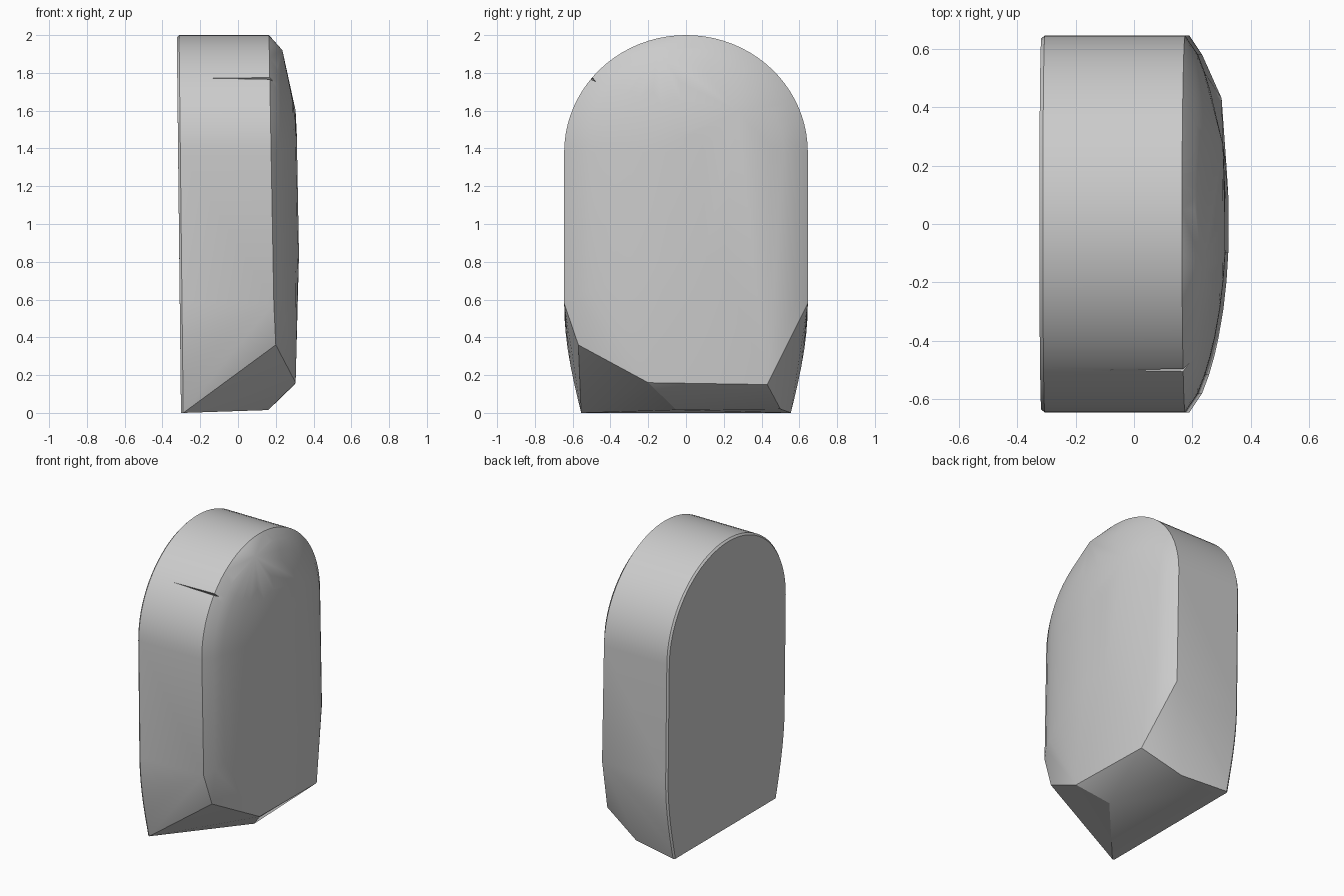
import bpy
import bmesh
from math import sin, cos, pi

cube = bpy.data.objects.get("Cube")
if cube:
    bpy.data.objects.remove(cube, do_unlink=True)

HALF, ARCH_Z, ARCH_H, SIDE_Z = 0.645, 1.38, 0.62, 0.58
SEGMENTS = 40


def arch(scale, low):
    """Arched outline as (y, z) pairs, with straight sides down to low."""
    pts = [(HALF * scale * cos(pi * i / SEGMENTS),
            ARCH_Z + ARCH_H * scale * sin(pi * i / SEGMENTS))
           for i in range(SEGMENTS + 1)]
    return pts + [(side * HALF * scale, low) for side in (-1, 1)]


def back_x(z):
    return -0.302 - 0.011 * z


def rim_x(z):
    return 0.2 - 0.018 * z


def hull_object(name, points):
    """Closed solid wrapped around the points."""
    bm = bmesh.new()
    for p in points:
        bm.verts.new(p)
    result = bmesh.ops.convex_hull(bm, input=bm.verts[:])
    unused = {v for v in result["geom_interior"] + result["geom_unused"]
              if isinstance(v, bmesh.types.BMVert)}
    bmesh.ops.delete(bm, geom=list(unused), context="VERTS")
    bmesh.ops.recalc_face_normals(bm, faces=bm.faces[:])
    mesh = bpy.data.meshes.new(name)
    bm.to_mesh(mesh)
    bm.free()
    obj = bpy.data.objects.new(name, mesh)
    bpy.context.collection.objects.link(obj)
    return obj


points = []

# Flat back with a small rounded edge and a tapering foot
back = arch(1, SIDE_Z)
for i in range(7):
    z = SIDE_Z * i / 7
    width = 0.555 + 0.09 * sin(pi / 2 * z / SIDE_Z)
    back += [(-width, z), (width, z)]
for y, z in back:
    points.append((back_x(z) + 0.012, y, z))
    points.append((back_x(z), y * 0.985, z if z < 1 else 1 + (z - 1) * 0.988))

# Domed front, as shrinking arches
for s in (1, 0.9, 0.8, 0.7, 0.6, 0.45, 0.3, 0.15):
    for y, z in arch(s, SIDE_Z + 0.3 * (1 - s)):
        points.append((rim_x(z) + 0.14 * (1 - s * s) ** 0.7, y, z))

# Chipped lower corners and facet peaks
points += [(0.2, -0.57, 0.36), (0.305, -0.2, 0.16), (0.3, 0.43, 0.15),
           (0.16, -0.05, 0.015), (0.03, 0.5, 0.02), (0.305, 0.27, 1.6),
           (0.235, -0.15, 1.92)]
body = hull_object("stone_slab", points)

# Thin tapering crack across the arched side
py, pz = -0.5, 1.77
crack = hull_object("crack_cutter", [
    (-0.3, py - 0.01, pz + 0.01),
    (0.3, py - 0.03, pz + 0.005),
    (0.3, py - 0.012, pz + 0.028),
    (0.3, py + 0.03, pz - 0.023)])
crack.hide_render = True

bpy.ops.object.select_all(action="DESELECT")
bpy.context.view_layer.objects.active = body
body.select_set(True)
cut = body.modifiers.new("crack", "BOOLEAN")
cut.operation = "DIFFERENCE"
cut.solver = "EXACT"
cut.object = crack
bpy.ops.object.modifier_apply(modifier=cut.name)
bpy.data.objects.remove(crack, do_unlink=True)

# Plain grey stone
stone = bpy.data.materials.new("grey_stone")
stone.use_nodes = True
colour = (0.6, 0.6, 0.6, 1)
stone.diffuse_color = colour
stone.node_tree.nodes["Principled BSDF"].inputs["Base Color"].default_value = colour
body.data.materials.clear()
body.data.materials.append(stone)
bpy.ops.object.shade_smooth_by_angle(angle=pi / 7)
